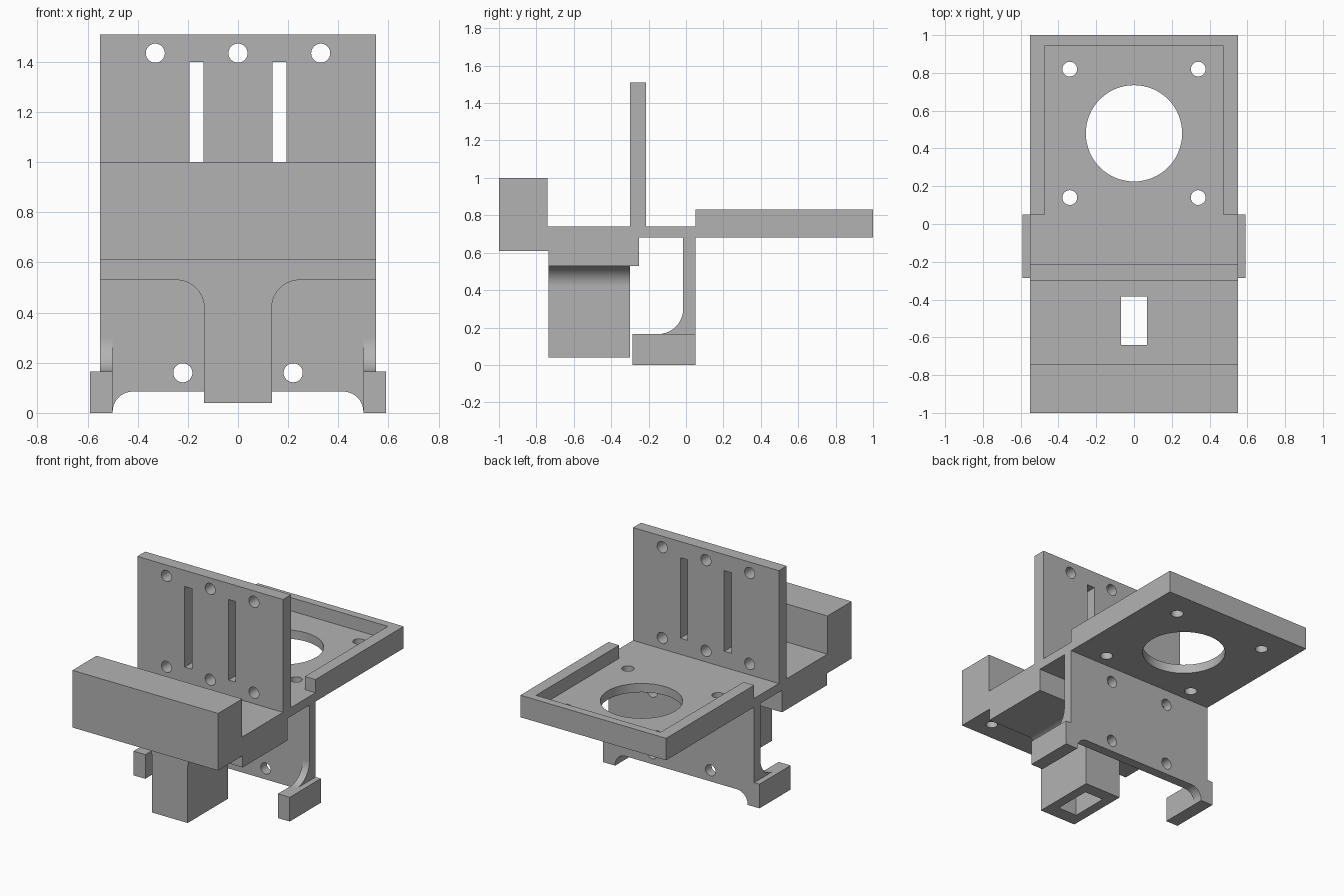
import bpy
import bmesh
from math import cos, sin, radians, pi

cube = bpy.data.objects.get("Cube")
if cube:
    bpy.data.objects.remove(cube, do_unlink=True)

grey = bpy.data.materials.new("light grey plastic")
grey.use_nodes = True
COLOUR = (0.45, 0.45, 0.45, 1)
grey.diffuse_color = COLOUR
grey.node_tree.nodes["Principled BSDF"].inputs["Base Color"].default_value = COLOUR

# How a profile point (a, b) at depth d maps into space for each axis
PLACE = {
    "x": lambda a, b, d: (d, a, b),
    "y": lambda a, b, d: (a, d, b),
    "z": lambda a, b, d: (a, b, d),
}


def extrude(name, points, axis, lo, hi):
    """Prism made from a closed profile swept along an axis."""
    bm = bmesh.new()
    place = PLACE[axis]
    ends = [[bm.verts.new(place(a, b, d)) for a, b in points] for d in (lo, hi)]
    bm.faces.new(ends[0])
    bm.faces.new(ends[1])
    n = len(points)
    for i in range(n):
        j = (i + 1) % n
        bm.faces.new((ends[0][i], ends[0][j], ends[1][j], ends[1][i]))
    bmesh.ops.recalc_face_normals(bm, faces=bm.faces)
    mesh = bpy.data.meshes.new(name)
    bm.to_mesh(mesh)
    bm.free()
    mesh.materials.append(grey)
    obj = bpy.data.objects.new(name, mesh)
    bpy.context.collection.objects.link(obj)
    return obj


def arc(cx, cy, r, start, end, steps=10):
    angles = [radians(start + (end - start) * i / steps) for i in range(steps + 1)]
    return [(cx + r * cos(t), cy + r * sin(t)) for t in angles]


def circle(cx, cy, r, sides=40):
    return arc(cx, cy, r, 0, 360, sides)[:-1]


def rect(a0, a1, b0, b1):
    return [(a0, b0), (a1, b0), (a1, b1), (a0, b1)]


def mirrored(half):
    """Complete a right-hand half outline with its reflection."""
    return half + [(-a, b) for a, b in reversed(half)]


def combine(target, tool, operation):
    mod = target.modifiers.new("combine", "BOOLEAN")
    mod.operation = operation
    mod.solver = "EXACT"
    mod.object = tool
    bpy.context.view_layer.objects.active = target
    bpy.ops.object.modifier_apply(modifier=mod.name)
    bpy.data.objects.remove(tool, do_unlink=True)


def cut(points, axis, lo, hi):
    combine(bracket, extrude("cutter", points, axis, lo, hi), "DIFFERENCE")


def add(name, points, axis, lo, hi):
    combine(bracket, extrude(name, points, axis, lo, hi), "UNION")


# Main body: front block, shelf, upright plate, deck, lower plate and rear tray
side_profile = [
    (-1, .61), (-.735, .61), (-.735, .53), (-.25, .53), (-.25, .68),
    (-.015, .68), (-.015, 0), (.05, 0), (.05, .68), (1, .68), (1, .83),
    (.05, .83), (.05, .74), (-.215, .74), (-.215, 1.51), (-.30, 1.51),
    (-.30, .74), (-.74, .74), (-.74, 1), (-1, 1),
]
bracket = extrude("mounting_bracket", side_profile, "x", -.55, .55)

# Rear tray pocket, open toward the deck
cut(rect(-.47, .47, .03, .945), "z", .74, 1)

# Lower plate: rounded cutaway between the feet
cut(mirrored([(.5, -.1)] + arc(.42, .005, .08, 0, 90)), "y", -.1, .2)

# Post with flared top under the shelf
add("post", mirrored([(.135, .04)] + arc(.245, .42, .11, 180, 90) + [(.245, .6)]),
    "y", -.735, -.30)

# Feet and the curved webs joining them to the lower plate
web = [(.02, .30)] + arc(-.15, .30, .135, 0, -90) + [(-.15, .1), (.02, .1)]
for s in (-1, 1):
    add("foot", rect(-.285, .05, 0, .165), "x", *sorted((s * .5, s * .59)))
    add("web", web, "x", *sorted((s * .5, s * .55)))

# Rectangular channel down through shelf and post
cut(rect(-.07, .07, -.64, -.385), "z", -.1, 1)

# Upright plate: two slots and two rows of screw holes
for s in (-1, 1):
    cut(rect(*sorted((s * .138, s * .193)), .85, 1.40), "y", -.4, -.1)
for x in (-.33, 0, .33):
    for z in (.815, 1.435):
        cut(circle(x, z, .038), "y", -.4, -.1)

# Tray: large round opening and four screw holes
cut(circle(0, .48, .255, 64), "z", .6, .9)
for x in (-.34, .34):
    for y in (.14, .82):
        cut(circle(x, y, .039), "z", .6, .9)

# Lower plate screw holes, and blind holes under the front block
for s in (-1, 1):
    for z in (.16, .58):
        cut(circle(s * .22, z, .038), "y", -.1, .2)
    cut(circle(s * .415, -.875, .036), "z", .5, .9)

# Smooth curves, crisp edges
for obj in bpy.context.selected_objects:
    obj.select_set(False)
bracket.select_set(True)
bpy.context.view_layer.objects.active = bracket
bpy.ops.object.shade_smooth_by_angle(angle=pi / 9)
weighted = bracket.modifiers.new("flat face normals", "WEIGHTED_NORMAL")
weighted.keep_sharp = True
